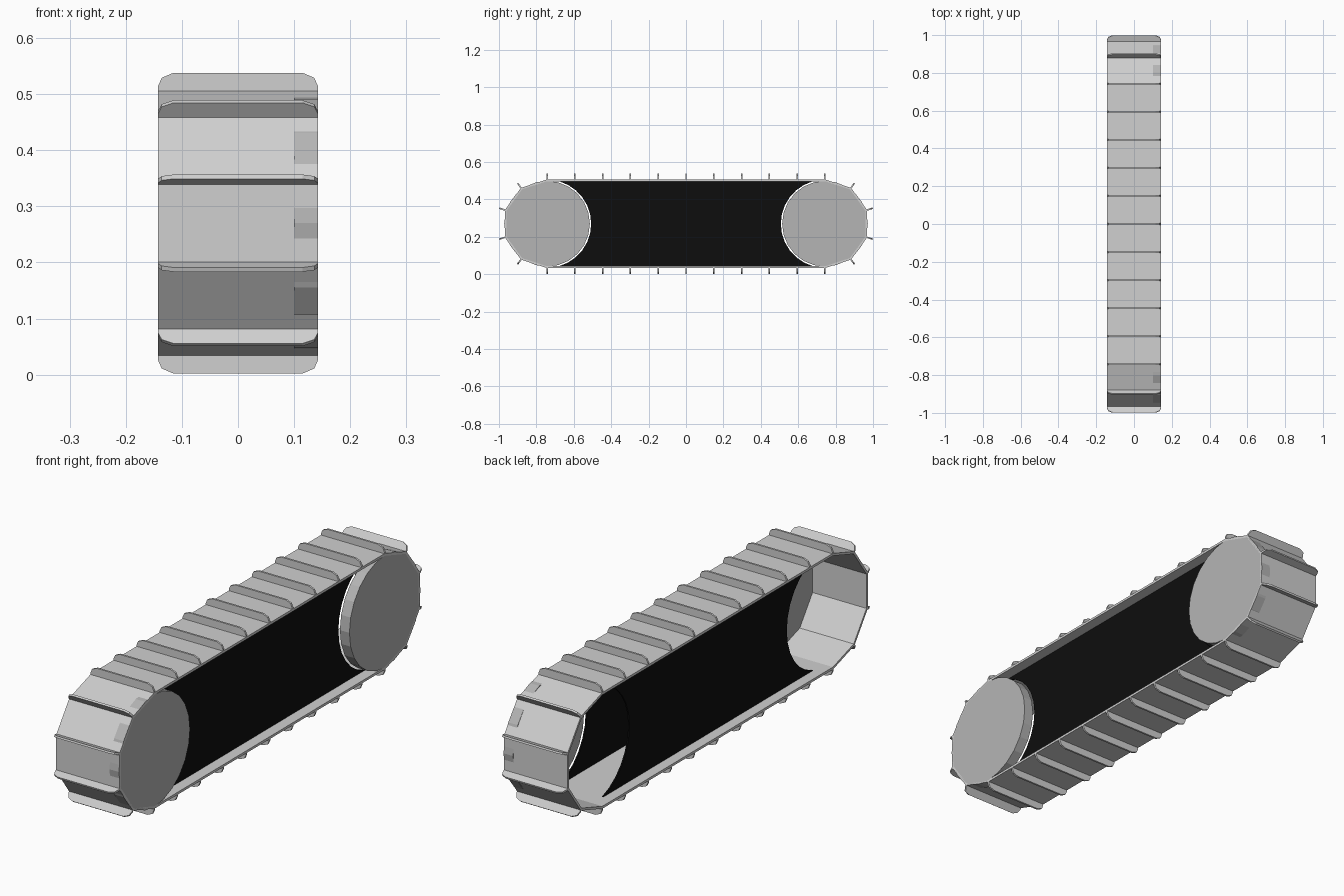
import bpy, bmesh, math
from mathutils import Vector

if "Cube" in bpy.data.objects:
    bpy.data.objects.remove(bpy.data.objects["Cube"])

W = 0.143      # half width
CY = 0.743     # wheel centre along y
CZ = 0.27      # wheel centre height
R = 0.237      # belt outer radius


def mat(name, v):
    m = bpy.data.materials.new(name)
    m.diffuse_color = (v, v, v, 1)
    m.use_nodes = True
    m.node_tree.nodes["Principled BSDF"].inputs["Base Color"].default_value = m.diffuse_color
    return m


BELT = mat("light_grey", 0.63)
WHEEL = mat("mid_grey", 0.46)
DARK = mat("near_black", 0.004)


def make(name, bm, material):
    bmesh.ops.recalc_face_normals(bm, faces=bm.faces)
    me = bpy.data.meshes.new(name)
    bm.to_mesh(me)
    bm.free()
    me.materials.append(material)
    ob = bpy.data.objects.new(name, me)
    bpy.context.collection.objects.link(ob)
    return ob


def prism(bm, pts, offset):
    """Closed solid from a flat outline pushed along offset."""
    a = [bm.verts.new(p) for p in pts]
    b = [bm.verts.new(p + offset) for p in pts]
    bm.faces.new(a)
    bm.faces.new(b[::-1])
    n = len(pts)
    for i in range(n):
        j = (i + 1) % n
        bm.faces.new((a[i], b[i], b[j], a[j]))


# Link joints around the loop: (y, z of the path centre, angle of outward normal)
joints = []
for k in range(10):
    joints.append((-CY + 2 * CY * k / 10, math.pi / 2))
for k in range(5):
    joints.append((CY, math.radians(90 - 36 * k)))
for k in range(10):
    joints.append((CY - 2 * CY * k / 10, -math.pi / 2))
for k in range(5):
    joints.append((-CY, math.radians(270 - 36 * k)))


def at(x, y, a, r):
    return Vector((x, y + r * math.cos(a), CZ + r * math.sin(a)))


# Track belt: thin band with flat links
bm = bmesh.new()
rings = []
for y, a in joints:
    rings.append([bm.verts.new(at(x, y, a, r)) for x, r in
                  ((-W, R), (W, R), (W, R - 0.01), (-W, R - 0.01))])
for i, ring in enumerate(rings):
    nxt = rings[(i + 1) % len(rings)]
    for k in range(4):
        m = (k + 1) % 4
        bm.faces.new((ring[k], ring[m], nxt[m], nxt[k]))
make("track_belt", bm, BELT)

# Cleats: one thin bar with clipped corners on every joint
bm = bmesh.new()
half = [(W, R - 0.003), (W, 0.243), (0.136, 0.259), (0.115, 0.268)]
outline = half + [(-x, r) for x, r in reversed(half)]
for y, a in joints:
    t = Vector((0, math.sin(a), -math.cos(a))) * 0.008
    prism(bm, [at(x, y, a, r) - t / 2 for x, r in outline], t)
make("track_cleats", bm, BELT)

# Wheel covers on the right side: shallow cups, open towards the inside
for name, y in (("front_wheel", -CY), ("rear_wheel", CY)):
    bm = bmesh.new()
    n = 24
    ang = [2 * math.pi * i / n for i in range(n)]
    prism(bm, [at(0.1, y, a, 0.229) for a in ang], Vector((W - 0.1, 0, 0)))
    make(name, bm, WHEEL)

# Dark side panels with ends hollowed around the wheels
arc = [math.radians(74 - 148 * i / 12) for i in range(13)]
for name, x in (("right_panel", 0.092), ("left_panel", -0.1)):
    bm = bmesh.new()
    pts = [at(x, -CY, a, 0.236) for a in arc]
    pts += [Vector((x, -p.y, p.z)) for p in reversed(pts)]
    lo = [bm.verts.new(p) for p in pts]
    hi = [bm.verts.new(p + Vector((0.006, 0, 0))) for p in pts]
    n = len(pts)
    for i in range(n):
        j = (i + 1) % n
        bm.faces.new((lo[i], lo[j], hi[j], hi[i]))
    # horizontal strips keep the hollow outline clean
    for side in (lo, hi):
        for i in range(12):
            bm.faces.new((side[i], side[i + 1], side[n - 2 - i], side[n - 1 - i]))
    make(name, bm, DARK)
